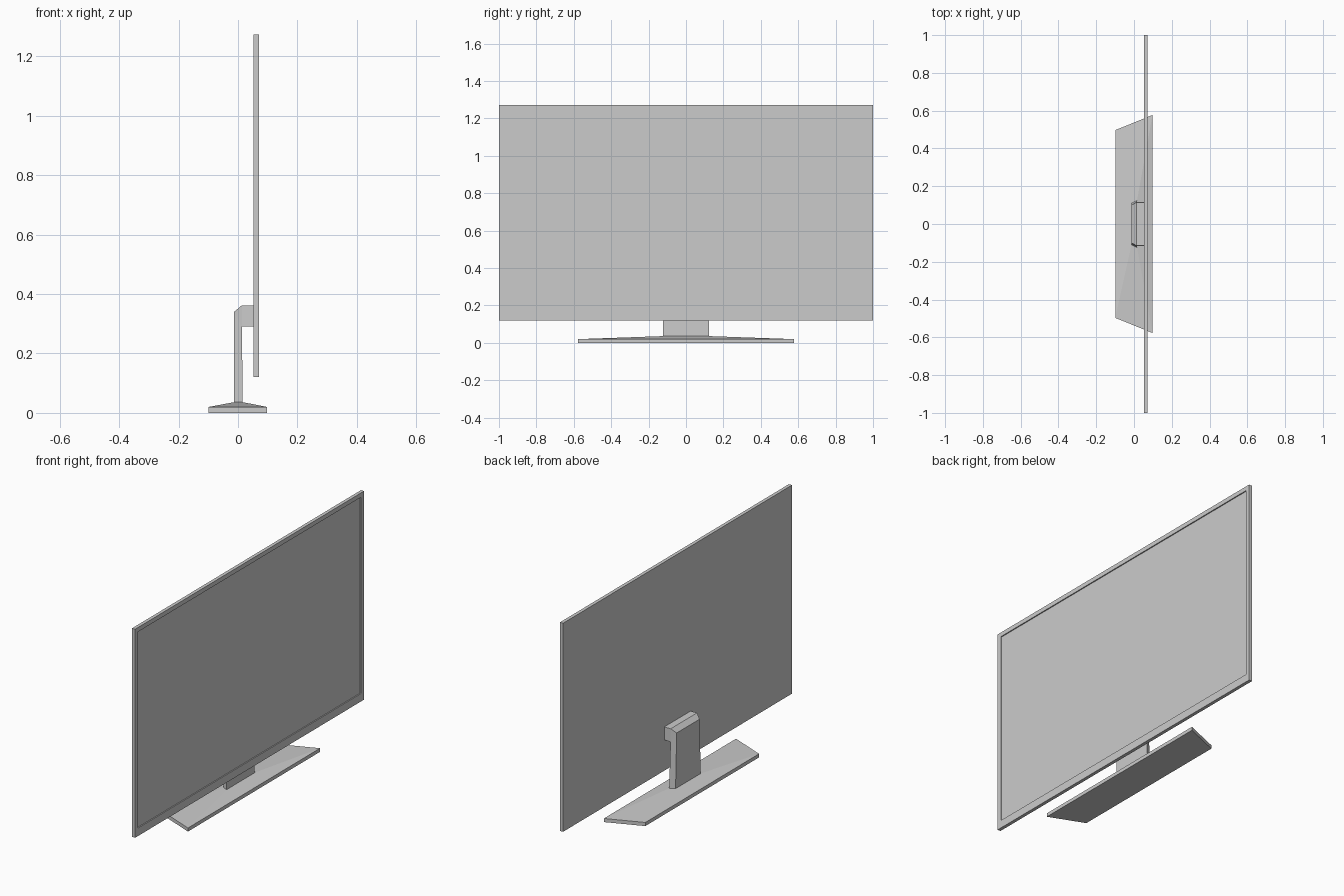
import bpy
import bmesh

if "Cube" in bpy.data.objects:
    bpy.data.objects.remove(bpy.data.objects["Cube"])


def make(name, verts, faces):
    """Build a flat-shaded mesh with outward normals."""
    bm = bmesh.new()
    vs = [bm.verts.new(v) for v in verts]
    for f in faces:
        bm.faces.new([vs[i] for i in f])
    bmesh.ops.recalc_face_normals(bm, faces=bm.faces)
    mesh = bpy.data.meshes.new(name)
    bm.to_mesh(mesh)
    bm.free()
    obj = bpy.data.objects.new(name, mesh)
    bpy.context.collection.objects.link(obj)
    return obj


def loft(name, rings):
    """Join four-cornered rings and cap both ends."""
    verts = [v for r in rings for v in r]
    faces = [(0, 1, 2, 3), tuple(len(verts) - 4 + i for i in range(4))]
    for r in range(len(rings) - 1):
        a = r * 4
        for i in range(4):
            j = (i + 1) % 4
            faces.append((a + i, a + j, a + 4 + j, a + 4 + i))
    return make(name, verts, faces)


def upright(x, half, z0, z1):
    return [(x, -half, z0), (x, half, z0), (x, half, z1), (x, -half, z1)]


def level(x0, half0, x1, half1, z):
    return [(x0, -half0, z), (x1, -half1, z), (x1, half1, z), (x0, half0, z)]


# Panel facing +x, with a thin rim and a recessed display
loft("screen_panel", [
    upright(0.052, 1.0, 0.12, 1.273),
    upright(0.071, 1.0, 0.12, 1.273),
    upright(0.071, 0.975, 0.164, 1.249),
    upright(0.065, 0.975, 0.164, 1.249),
])

# Trapezoid foot whose top rises towards the stand
loft("base", [
    level(-0.099, 0.497, 0.098, 0.577, 0.0),
    level(-0.099, 0.497, 0.098, 0.577, 0.02),
    level(-0.013, 0.11, 0.016, 0.124, 0.036),
])

# Stand: side profile as (x, z, half width), column plus arm
profile = [
    (0.016, 0.03, 0.124), (-0.013, 0.03, 0.11), (-0.013, 0.34, 0.10),
    (0.013, 0.362, 0.115), (0.055, 0.362, 0.115), (0.055, 0.29, 0.115),
    (0.013, 0.29, 0.117),
]
n = len(profile)
verts = [(x, s * w, z) for s in (-1, 1) for x, z, w in profile]
faces = [(i, (i + 1) % n, n + (i + 1) % n, n + i) for i in range(n)]
for side in (0, n):
    for f in ((0, 1, 2, 6), (6, 2, 3), (6, 3, 4, 5)):
        faces.append(tuple(side + i for i in f))
make("stand", verts, faces)
